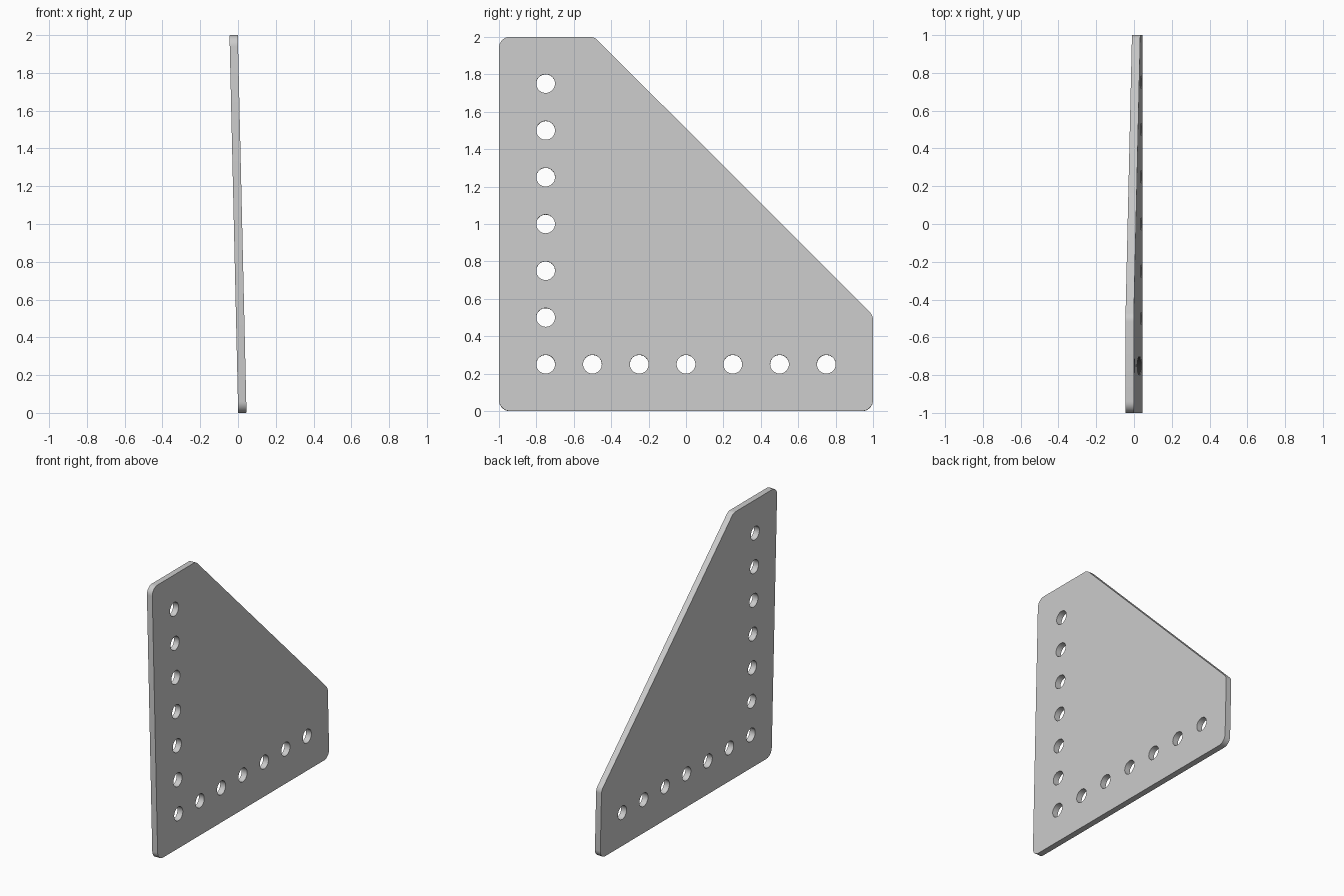
import bpy, bmesh
from math import sin, cos, tan, pi, atan2
from mathutils import Vector, Matrix

cube = bpy.data.objects.get("Cube")
if cube:
    bpy.data.objects.remove(cube, do_unlink=True)

THICK, TILT = 0.044, -0.023
CORNER, HOLE, PITCH = 0.06, 0.05, 0.25

grey = bpy.data.materials.new("plain grey")
grey.use_nodes = True
colour = (0.6, 0.6, 0.6, 1)
grey.diffuse_color = colour
grey.node_tree.nodes["Principled BSDF"].inputs["Base Color"].default_value = colour


def rounded(points, radius, steps=8):
    """Replace each corner of a counter-clockwise outline with an arc."""
    out = []
    for i, p in enumerate(points):
        a = (points[i - 1] - p).normalized()
        b = (points[(i + 1) % len(points)] - p).normalized()
        half = a.angle(b) / 2
        centre = p + (a + b).normalized() * radius / sin(half)
        start = p + a * radius / tan(half) - centre
        first, sweep = atan2(start.y, start.x), pi - 2 * half
        for k in range(steps + 1):
            t = first + sweep * k / steps
            out.append(centre + radius * Vector((cos(t), sin(t))))
    return out


def circle(y, z, sides=40):
    return [Vector((y + HOLE * cos(2 * pi * k / sides),
                    z + HOLE * sin(2 * pi * k / sides))) for k in range(sides)]


# Outline in the y-z plane, with a row of holes along each straight side
corners = [Vector(c) for c in ((-1, 0), (1, 0), (1, 0.51), (-0.49, 2), (-1, 2))]
loops = [rounded(corners, CORNER)]
loops += [circle(-0.75 + PITCH * i, PITCH) for i in range(7)]
loops += [circle(-0.75, PITCH * i) for i in range(2, 8)]

# Fill the outline around the holes, then give it thickness
bm = bmesh.new()
edges = []
for loop in loops:
    verts = [bm.verts.new((-THICK / 2, p.x, p.y - 1)) for p in loop]
    edges += [bm.edges.new((v, verts[i - 1])) for i, v in enumerate(verts)]
bmesh.ops.triangle_fill(bm, edges=edges, use_beauty=True, normal=(1, 0, 0))
result = bmesh.ops.extrude_face_region(bm, geom=bm.faces[:], use_keep_orig=True)
moved = [g for g in result["geom"] if isinstance(g, bmesh.types.BMVert)]
bmesh.ops.translate(bm, verts=moved, vec=(THICK, 0, 0))
bmesh.ops.recalc_face_normals(bm, faces=bm.faces[:])

# Lean the plate slightly and stand it on the ground
bm.transform(Matrix.Translation((0, 0, 1)) @ Matrix.Rotation(TILT, 4, "Y"))
mesh = bpy.data.meshes.new("gusset_plate")
bm.to_mesh(mesh)
bm.free()
mesh.materials.append(grey)
plate = bpy.data.objects.new("gusset_plate", mesh)
bpy.context.collection.objects.link(plate)
bpy.context.view_layer.objects.active = plate
plate.select_set(True)
bpy.ops.object.shade_smooth_by_angle(angle=pi / 6)
